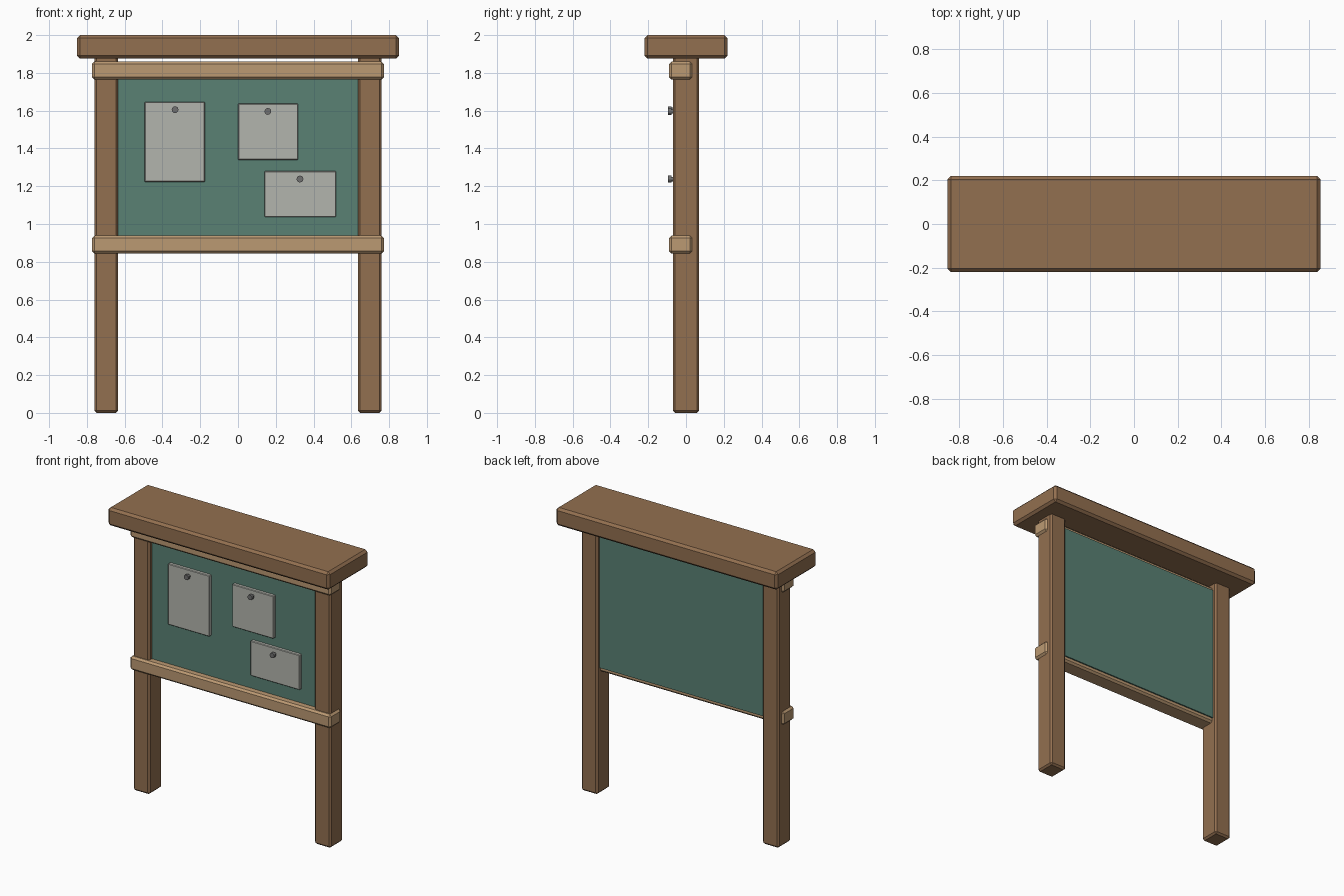
import bpy
import bmesh
from math import pi
from mathutils import Matrix

if "Cube" in bpy.data.objects:
    bpy.data.objects.remove(bpy.data.objects["Cube"])


def material(name, rgb):
    m = bpy.data.materials.new(name)
    m.diffuse_color = (*rgb, 1)
    m.use_nodes = True
    m.node_tree.nodes["Principled BSDF"].inputs["Base Color"].default_value = m.diffuse_color
    return m


def finish(name, bm, mat):
    mesh = bpy.data.meshes.new(name)
    bm.to_mesh(mesh)
    bm.free()
    obj = bpy.data.objects.new(name, mesh)
    bpy.context.collection.objects.link(obj)
    if mat:
        mesh.materials.append(mat)
    return obj


def box(name, x, y, z, mat=None, chamfer=0.0):
    """Box from (min, max) ranges with a one-step chamfer."""
    bm = bmesh.new()
    bmesh.ops.create_cube(bm, size=1)
    for v in bm.verts:
        v.co = [r[0] + (c + 0.5) * (r[1] - r[0]) for c, r in zip(v.co, (x, y, z))]
    if chamfer:
        bmesh.ops.bevel(bm, geom=bm.edges[:], offset=chamfer, segments=1,
                        profile=0.5, affect='EDGES')
    return finish(name, bm, mat)


def pin(name, x, z, mat):
    bm = bmesh.new()
    # shaft and wider head, both pointing to the front
    for radius, y0, y1 in ((0.012, -0.083, -0.06), (0.018, -0.095, -0.077)):
        bmesh.ops.create_cone(
            bm, cap_ends=True, segments=12, radius1=radius, radius2=radius,
            depth=y1 - y0,
            matrix=Matrix.Translation((x, (y0 + y1) / 2, z)) @ Matrix.Rotation(pi / 2, 4, 'X'))
    return finish(name, bm, mat)


wood = material("dark_wood", (0.29, 0.16, 0.08))
trim = material("light_wood", (0.50, 0.32, 0.17))
green = material("board_green", (0.10, 0.22, 0.175))
steel = material("pin_grey", (0.16, 0.16, 0.16))
sheet = material("paper_grey", (0.45, 0.46, 0.42))

# Posts
for side, x in (("left", (-0.76, -0.635)), ("right", (0.635, 0.76))):
    box(side + "_post", x, (-0.07, 0.07), (0, 1.89), wood, 0.012)

# Roof cap
box("roof_cap", (-0.853, 0.853), (-0.22, 0.22), (1.875, 2.0), wood, 0.016)

# Rails across the front
for level, z in (("lower", (0.843, 0.938)), ("upper", (1.765, 1.86))):
    box(level + "_rail", (-0.773, 0.773), (-0.09, 0.033), z, trim, 0.013)

# Board panel
box("board_panel", (-0.645, 0.645), (-0.04, 0.042), (0.875, 1.83), green)

# Notices with their pins
notices = [
    ((-0.495, -0.175), (1.223, 1.647), (-0.333, 1.605)),
    ((0.0, 0.318), (1.34, 1.637), (0.158, 1.596)),
    ((0.14, 0.52), (1.037, 1.28), (0.328, 1.238)),
]
for i, (x, z, p) in enumerate(notices, 1):
    box(f"notice_{i}", x, (-0.065, -0.038), z, sheet, 0.004)
    pin(f"pin_{i}", *p, steel)
